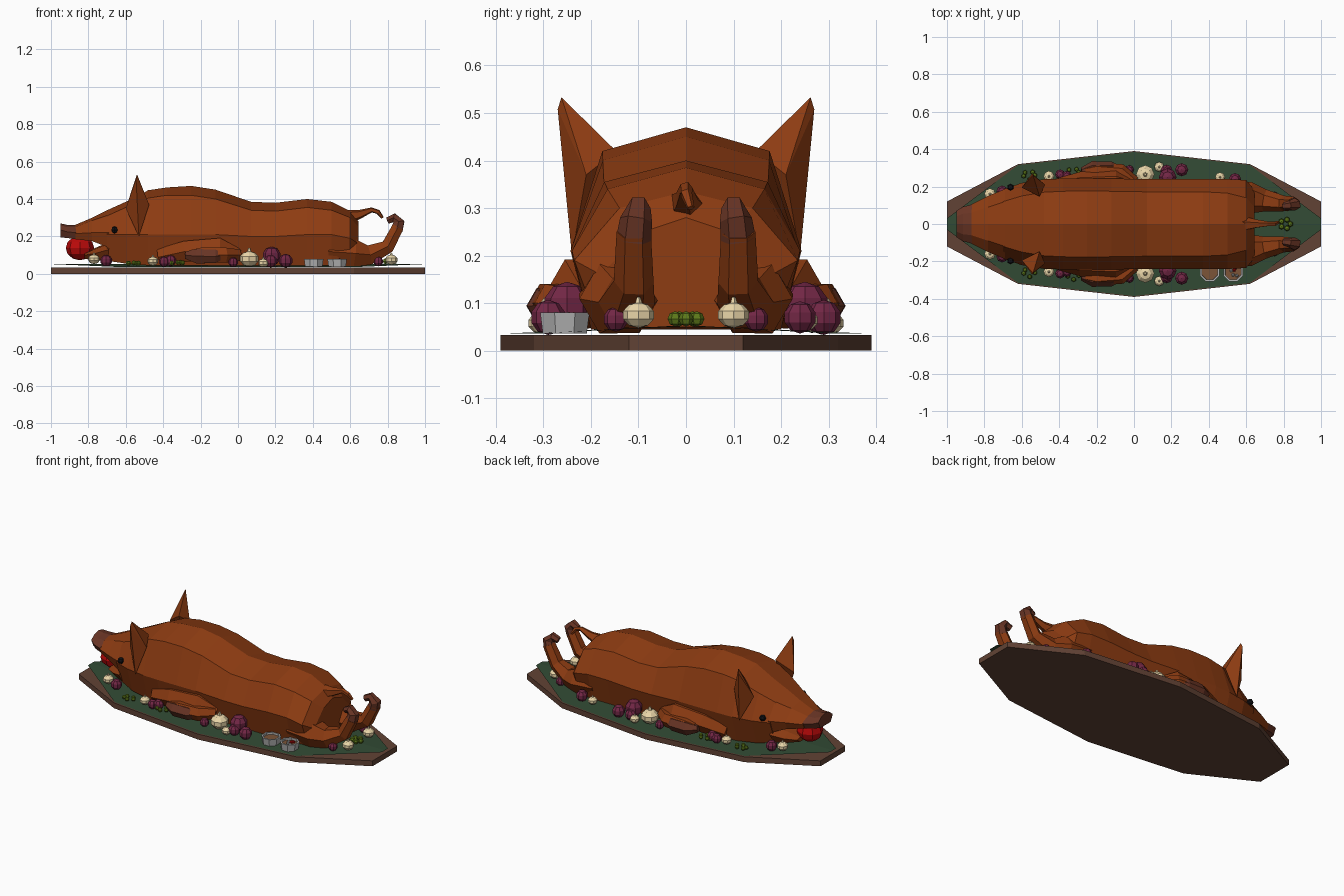
import bpy, bmesh, math, random
from mathutils import Vector

if "Cube" in bpy.data.objects:
    bpy.data.objects.remove(bpy.data.objects["Cube"])

random.seed(4)
COL = dict(skin=(.27, .045, .006), hoof=(.14, .035, .018), wood=(.12, .055, .035),
           leaf=(.032, .07, .035), red=(.5, .003, .003), purple=(.17, .02, .06),
           cream=(.83, .68, .4), green=(.11, .19, .01), eye=(.006, .006, .008),
           cup=(.45, .45, .45), sauce=(.2, .09, .04), stem=(.08, .04, .02))
MATS = {}
for k, c in COL.items():
    MATS[k] = bpy.data.materials.new(k)
    MATS[k].diffuse_color = (*c, 1)


def finish(name, bm, mat):
    bmesh.ops.recalc_face_normals(bm, faces=bm.faces)
    me = bpy.data.meshes.new(name)
    bm.to_mesh(me)
    bm.free()
    me.materials.append(MATS[mat])
    ob = bpy.data.objects.new(name, me)
    bpy.context.collection.objects.link(ob)
    return ob


def loft(name, rings, mat):
    bm = bmesh.new()
    vs = [[bm.verts.new(p) for p in r] for r in rings]
    n = len(vs[0])
    for a, b in zip(vs, vs[1:]):
        for i in range(n):
            j = (i + 1) % n
            bm.faces.new((a[i], a[j], b[j], b[i]))
    bm.faces.new(vs[0])
    bm.faces.new(vs[-1])
    return finish(name, bm, mat)


def section(x, zt, zs, ws, w, zm, wb, zb, lean=0):
    # mirrored cross-section: ridge, shoulder, widest point, underside
    half = [(ws, zs), (w, zm), (wb, zb)]
    pts = [(0, zt)] + half + [(0, zb)] + [(-y, z) for y, z in reversed(half)]
    return [(x + lean * (zt - z), y, z) for y, z in pts]


def tube(name, path, mat, n=6):
    # path entries: x, y, z, radius
    P = [Vector(p[:3]) for p in path]
    rings = []
    for i, p in enumerate(P):
        t = (P[min(i + 1, len(P) - 1)] - P[max(i - 1, 0)]).normalized()
        s = (Vector((0, 1, 0)) - t * t.y).normalized()
        u = t.cross(s)
        r = path[i][3]
        rings.append([p + r * (s * math.cos(2 * math.pi * k / n) + u * math.sin(2 * math.pi * k / n))
                      for k in range(n)])
    return loft(name, rings, mat)


def hull(name, pts, mat):
    bm = bmesh.new()
    for p in pts:
        bm.verts.new(p)
    bmesh.ops.convex_hull(bm, input=bm.verts)
    return finish(name, bm, mat)


def ball(name, x, y, z, r, mat, seg=8, rings=5, squash=1):
    bm = bmesh.new()
    bmesh.ops.create_uvsphere(bm, u_segments=seg, v_segments=rings, radius=r)
    for v in bm.verts:
        v.co = Vector((v.co.x + x, v.co.y + y, v.co.z * squash + z))
    return finish(name, bm, mat)


# Serving board
half = [(1, .12), (.62, .32), (0, .39), (-.62, .32), (-1, .12)]
outline = half + [(x, -y) for x, y in reversed(half)]
loft("board", [[(x, y, z) for x, y in outline] for z in (0, .033)], "wood")

# Leaf with a raised middle rib
xs = [(-1, .03), (-.62, .315), (0, .385), (.62, .315), (1, .03)]
bm = bmesh.new()
rows = [[bm.verts.new((x, s * w, .052 if s == 0 else .036 + .016 * (abs(x) == 1))) for s in (-1, 0, 1)]
        for x, w in xs]
for a, b in zip(rows, rows[1:]):
    for i in (0, 1):
        bm.faces.new((a[i], a[i + 1], b[i + 1], b[i]))
finish("leaf", bm, "leaf")

# Pig body from cheeks to rump
body = [(-.70, .34, .31, .12, .185, .21, .13, .07), (-.60, .385, .355, .15, .22, .21, .17, .055),
        (-.48, .447, .405, .17, .24, .21, .19, .045), (-.38, .462, .42, .175, .243, .21, .2, .045),
        (-.25, .47, .42, .176, .243, .21, .2, .045), (-.12, .45, .40, .175, .243, .21, .2, .045),
        (.07, .385, .34, .172, .24, .2, .2, .045), (.2, .38, .335, .172, .24, .2, .2, .045),
        (.37, .40, .355, .172, .24, .21, .2, .045), (.5, .385, .34, .165, .24, .21, .2, .045),
        (.60, .335, .30, .14, .235, .19, .18, .045), (.645, .28, .25, .09, .18, .16, .14, .05)]
loft("pig_body", [section(*s) for s in body], "skin")

# Snout, nose, lower jaw
loft("upper_snout", [section(*s) for s in [
    (-.69, .345, .315, .12, .187, .22, .16, .14), (-.78, .30, .285, .09, .15, .22, .13, .175),
    (-.87, .262, .25, .06, .105, .215, .09, .185)]], "skin")
loft("nose", [section(*s) for s in [
    (-.865, .262, .25, .06, .105, .22, .088, .185), (-.915, .262, .25, .055, .092, .225, .075, .192),
    (-.95, .27, .26, .04, .07, .235, .05, .195)]], "hoof")
loft("lower_jaw", [section(*s) for s in [
    (-.69, .17, .16, .12, .175, .13, .13, .068), (-.76, .14, .135, .09, .135, .11, .1, .072),
    (-.82, .11, .108, .06, .09, .1, .06, .08)]], "skin")

# Apple in the mouth
ball("apple", -.845, 0, .138, .076, "red", 8, 6, .86)

# Tail
tube("tail", [(.57, 0, .30, .045), (.65, 0, .318, .025), (.715, 0, .342, .014),
              (.75, 0, .33, .013), (.772, .01, .3, .008)], "skin", 5)

for side, s in (("right", -1), ("left", 1)):
    # Ears and eyes
    hull(side + "_ear", [(x, y * s, z) for x, y, z in [
        (-.54, .262, .533), (-.545, .27, .508), (-.505, .147, .42), (-.53, .24, .2),
        (-.60, .195, .35), (-.475, .21, .37)]], "skin")
    ball(side + "_eye", -.66, s * .197, .235, .019, "eye", 6, 4)
    # Hind legs curling up behind
    tube(side + "_haunch", [(.48, s * .15, .12, .075), (.62, s * .14, .11, .085), (.70, s * .125, .1, .06),
                            (.80, s * .11, .145, .042), (.855, s * .11, .25, .036)], "skin")
    tube(side + "_hind_hoof", [(.848, s * .11, .235, .037), (.86, s * .105, .275, .034),
                               (.835, s * .1, .3, .026), (.80, s * .095, .285, .02)], "hoof")
    # Folded front legs
    tube(side + "_upper_arm", [(-.42, s * .19, .09, .05), (-.28, s * .215, .12, .065),
                               (-.1, s * .225, .14, .06), (0, s * .2, .1, .04)], "skin")
    tube(side + "_forearm", [(0, s * .22, .1, .035), (-.07, s * .275, .1, .046),
                             (-.2, s * .285, .1, .046), (-.26, s * .28, .1, .03)], "skin")
    tube(side + "_front_hoof", [(-.08, s * .292, .095, .02), (-.12, s * .292, .094, .042),
                                (-.22, s * .292, .094, .044), (-.28, s * .28, .1, .022)], "hoof")
    # Onions and garlic bulbs, same on both sides
    bulbs = [(-.77, .16, .078, .032, "cream"), (-.455, .255, .068, .03, "cream"),
             (.06, .265, .08, .052, "cream"), (.135, .305, .058, .028, "cream"),
             (.82, .1, .075, .034, "cream"), (-.705, .175, .07, .032, "purple"),
             (-.36, .255, .07, .03, "purple"), (-.395, .265, .065, .028, "purple"),
             (-.025, .29, .062, .026, "purple"), (.18, .25, .095, .05, "purple"),
             (.175, .285, .068, .034, "purple"), (.255, .29, .07, .037, "purple"),
             (.75, .148, .066, .026, "purple")]
    if s > 0:
        bulbs += [(.46, .25, .064, .028, "cream"), (.54, .24, .07, .034, "purple")]
    for i, (x, y, z, r, m) in enumerate(bulbs):
        kind = "garlic" if m == "cream" else "onion"
        ball(f"{side}_{kind}_{i}", x, y * s, z, r, m, 8, 5, .8 if m == "cream" else 1)
        if m == "cream":
            tube(f"{side}_garlic_stalk_{i}", [(x, y * s, z + r * .7, r * .25), (x, y * s, z + r * 1.1, r * .12)], m, 5)
    # Clusters of peas
    for cx, cy in ((-.56, .26), (-.325, .275)):
        for i in range(5):
            a = i * 2.4
            ball(f"{side}_pea_{i}", cx + .03 * math.cos(a), s * cy + .022 * math.sin(a),
                 .056 + .006 * random.random(), .013, "green", 6, 4)

# Peas behind the tail
for i in range(5):
    a = i * 1.257
    ball(f"rear_pea_{i}", .81 + .026 * math.cos(a), .024 * math.sin(a), .067, .016, "green", 6, 4)


# Sauce cups: hollow eight-sided cups with a filling
def octagon(x, y, z, r):
    return [(x + r * math.cos(math.pi * (k + .5) / 4), y + r * math.sin(math.pi * (k + .5) / 4), z) for k in range(8)]


for i, x in enumerate((.405, .53)):
    y = -.255
    loft(f"cup_{i}", [octagon(x, y, z, r) for z, r in ((.036, .05), (.08, .056), (.08, .046), (.055, .044))], "cup")
    loft(f"sauce_{i}", [octagon(x, y, z, .045) for z in (.055, .068)], "sauce")
    if i:
        for k in range(5):
            ball(f"chopped_bit_{k}", x + random.uniform(-.026, .026), y + random.uniform(-.026, .026),
                 .071, .011, "red" if k % 2 else "cup", 5, 3)

for m in bpy.data.materials:
    if m.users and not m.is_grease_pencil:
        m.use_nodes = True
        m.node_tree.nodes["Principled BSDF"].inputs["Base Color"].default_value = m.diffuse_color
